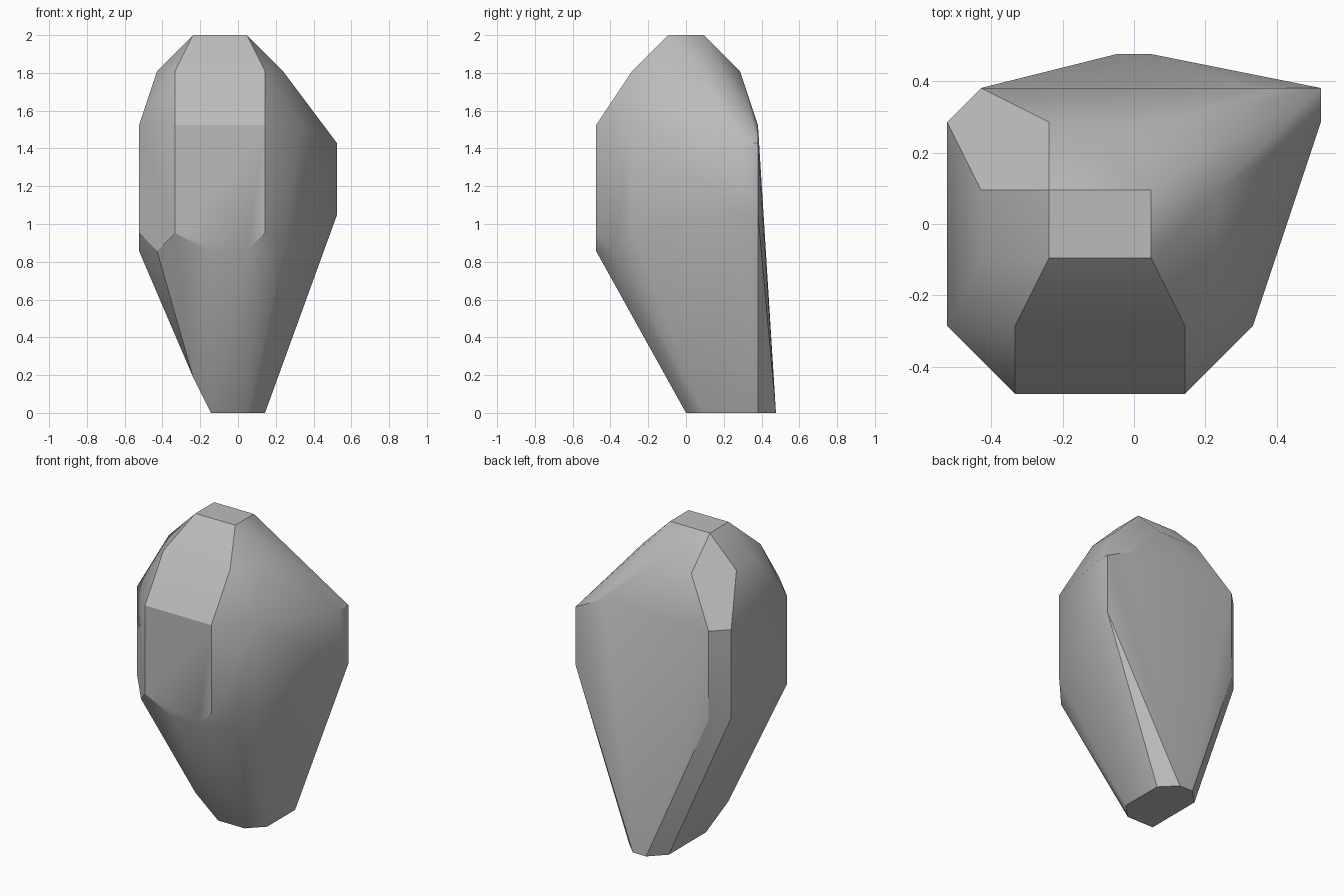
import bpy
import bmesh
import math

cube = bpy.data.objects.get("Cube")
if cube:
    bpy.data.objects.remove(cube, do_unlink=True)

STEP = 2 / 21  # carving grid spacing

# Corner positions on the carving grid, grouped by height level
levels = {
    "crown": (21, [(3, 4), (6, 4), (6, 6), (3, 6)]),
    "upper": (19, [(2, 2), (7, 2), (8, 4), (8, 6), (6, 8), (3, 8), (1, 6), (1, 4)]),
    "shoulder": (16, [(2, 0), (7, 0), (9, 2), (9, 9), (1, 9), (0, 8), (0, 2)]),
    "spur_top": (15, [(11, 8), (11, 9)]),
    "spur_base": (11, [(11, 8), (11, 9)]),
    "waist": (10, [(2, 0), (7, 0), (9, 2), (1, 9), (0, 8), (0, 2)]),
    "underside": (9, [(4, 0), (6, 0), (8, 1), (1, 1), (0, 4), (0, 6)]),
    "chip": (2, [(3, 4)]),
    "foot": (0, [(4, 5), (6, 5), (7, 6), (7, 9), (6, 10), (5, 10), (4, 9)]),
}

# Stone body: hull around all the corners
bm = bmesh.new()
for height, corners in levels.values():
    for i, j in corners:
        bm.verts.new(((i - 5.5) * STEP, (j - 5) * STEP, height * STEP))
hull = bmesh.ops.convex_hull(bm, input=bm.verts[:])
spare = {e for e in hull["geom_interior"] + hull["geom_unused"]
         if isinstance(e, bmesh.types.BMVert) and e.is_valid}
bmesh.ops.delete(bm, geom=list(spare), context="VERTS")

# Merge coplanar triangles into clean flat facets
bmesh.ops.dissolve_limit(bm, angle_limit=math.radians(1),
                         verts=bm.verts[:], edges=bm.edges[:])
bmesh.ops.recalc_face_normals(bm, faces=bm.faces[:])

mesh = bpy.data.meshes.new("rock")
bm.to_mesh(mesh)
bm.free()
rock = bpy.data.objects.new("rock", mesh)
bpy.context.collection.objects.link(rock)

# Stone colour
grey = (0.5, 0.5, 0.5, 1)
stone = bpy.data.materials.new("stone grey")
stone.use_nodes = True
stone.diffuse_color = grey
stone.node_tree.nodes["Principled BSDF"].inputs["Base Color"].default_value = grey
mesh.materials.append(stone)

# Soft shading with crisp facet edges
bpy.context.view_layer.objects.active = rock
rock.select_set(True)
bpy.ops.object.shade_smooth_by_angle(angle=math.radians(30))
